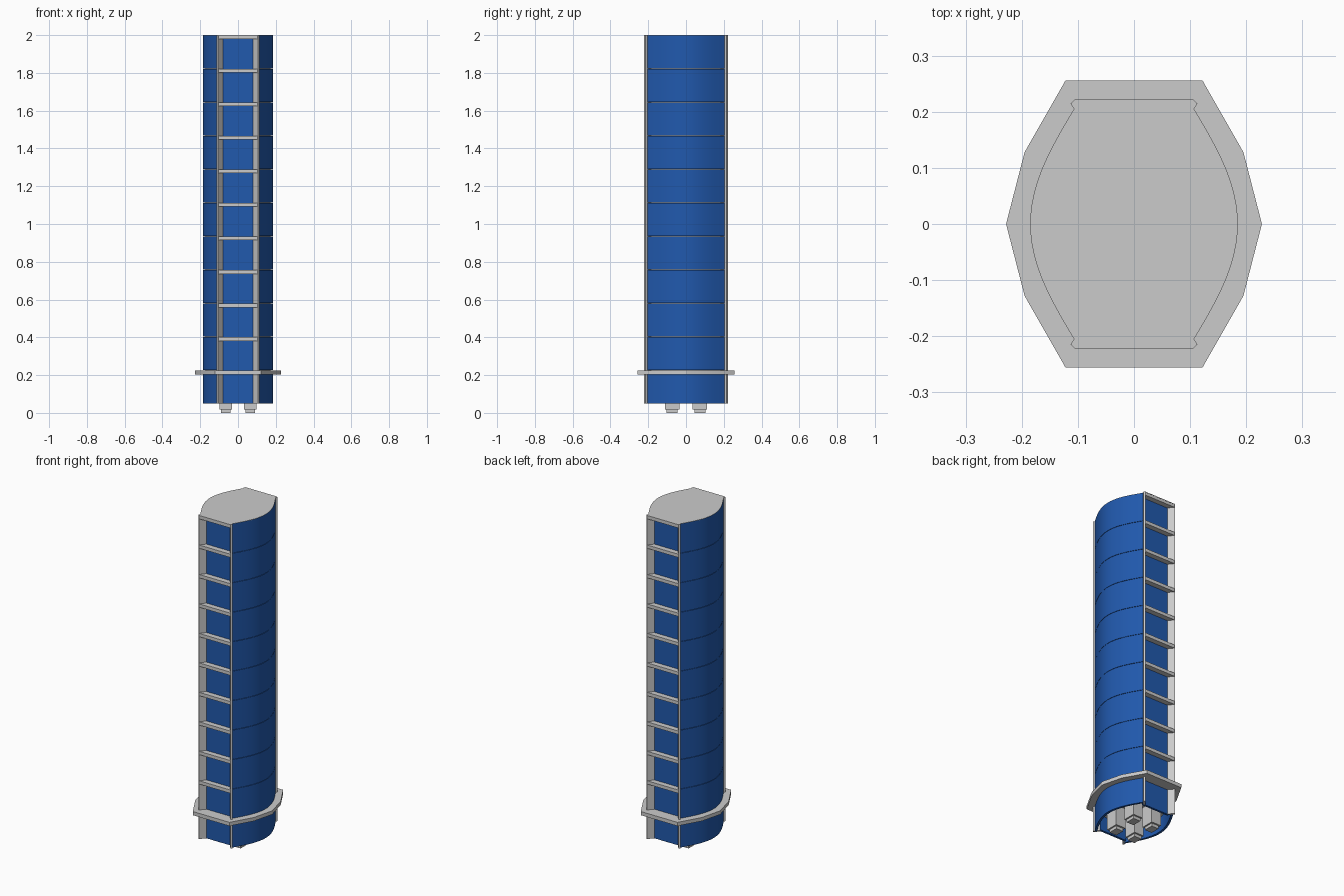
import bpy, bmesh, math

if "Cube" in bpy.data.objects:
    bpy.data.objects.remove(bpy.data.objects["Cube"])

blue = bpy.data.materials.new("panel_blue")
blue.diffuse_color = (0.015, 0.1, 0.42, 1)
blue.use_nodes = True
blue.node_tree.nodes["Principled BSDF"].inputs["Base Color"].default_value = blue.diffuse_color


def prism(name, pts, spans, mat=None):
    """Extrude a plan outline over one or more (z0, z1) spans."""
    bm = bmesh.new()
    for z0, z1 in spans:
        lo = [bm.verts.new((x, y, z0)) for x, y in pts]
        hi = [bm.verts.new((x, y, z1)) for x, y in pts]
        bm.faces.new(lo)
        bm.faces.new(hi)
        n = len(pts)
        for i in range(n):
            j = (i + 1) % n
            bm.faces.new((lo[i], lo[j], hi[j], hi[i]))
    bmesh.ops.recalc_face_normals(bm, faces=bm.faces[:])
    me = bpy.data.meshes.new(name)
    bm.to_mesh(me)
    bm.free()
    me.shade_smooth()
    me.set_sharp_from_angle(angle=math.radians(25))
    if mat:
        me.materials.append(mat)
    ob = bpy.data.objects.new(name, me)
    bpy.context.collection.objects.link(ob)
    return ob


def rect(x0, x1, y0, y1):
    return [(x0, y0), (x1, y0), (x1, y1), (x0, y1)]


def curve(inset=0.0, n=24):
    """Bulged side wall of the column, from front to back."""
    ys = [-0.205 + 0.41 * i / n for i in range(n + 1)]
    return [(0.107 - inset + 0.078 * math.cos(math.pi / 2 * y / 0.205), y) for y in ys]


def flip(pts, sx=1, sy=1):
    return [(x * sx, y * sy) for x, y in pts]


# Panel segments with fine seams between them
step = 0.1775
levels = [0.05] + [2 - step * k for k in range(10, -1, -1)]
segments = [(a + 0.001, b - 0.001) for a, b in zip(levels, levels[1:])]
segments[0] = (0.05, segments[0][1])

# Curved side panels
side = curve() + curve(0.014)[::-1]
for s, label in ((1, "right"), (-1, "left")):
    prism("side_panels_" + label, flip(side, s), segments, blue)

# Inner core, stopping above the open base
inner = curve(0.012)
prism("core", [(x, y * 0.9) for x, y in inner + flip(inner, -1)[::-1]], [(0.14, 1.995)])

rail = [(0.077, 0.187), (0.105, 0.222), (0.113, 0.215), (0.107, 0.205), (0.09, 0.182)]
rung_levels = [2 - step * k for k in range(10)]
for sy, label in ((-1, "front"), (1, "back")):
    # Recessed flat panel
    prism("flat_panel_" + label, flip(rect(-0.09, 0.09, 0.176, 0.189), 1, sy),
          [(0.05, 1.998)], blue)
    # Sloped corner rails
    for sx in (1, -1):
        prism("corner_rail_" + label, flip(rail, sx, sy), [(0.05, 2.0)])
    # Rungs across the channel
    rung = [(-0.08, 0.187), (0.08, 0.187), (0.105, 0.221), (-0.105, 0.221)]
    prism("rungs_" + label, flip(rung, 1, sy), [(z - 0.021, z - 0.001) for z in rung_levels])

# Top cap following the whole outline
half = [(0.105, -0.222), (0.113, -0.215)] + curve() + [(0.113, 0.215), (0.105, 0.222)]
prism("top_cap", half + flip(half, -1)[::-1], [(1.996, 2.0)])

# Collar: ten-sided ring around the lower column
outer = [(0.122, -0.256), (0.195, -0.128), (0.228, 0), (0.195, 0.128), (0.122, 0.256)]
prism("collar", outer + flip(outer, -1)[::-1], [(0.203, 0.225)])

# Four stepped square feet hanging from the open base
for sx in (1, -1):
    for sy in (1, -1):
        cx, cy = 0.065 * sx, 0.073 * sy
        prism("foot", rect(cx - 0.033, cx + 0.033, cy - 0.039, cy + 0.039), [(0.018, 0.15)])
        prism("foot_tip", rect(cx - 0.024, cx + 0.024, cy - 0.029, cy + 0.029), [(0.0, 0.019)])
